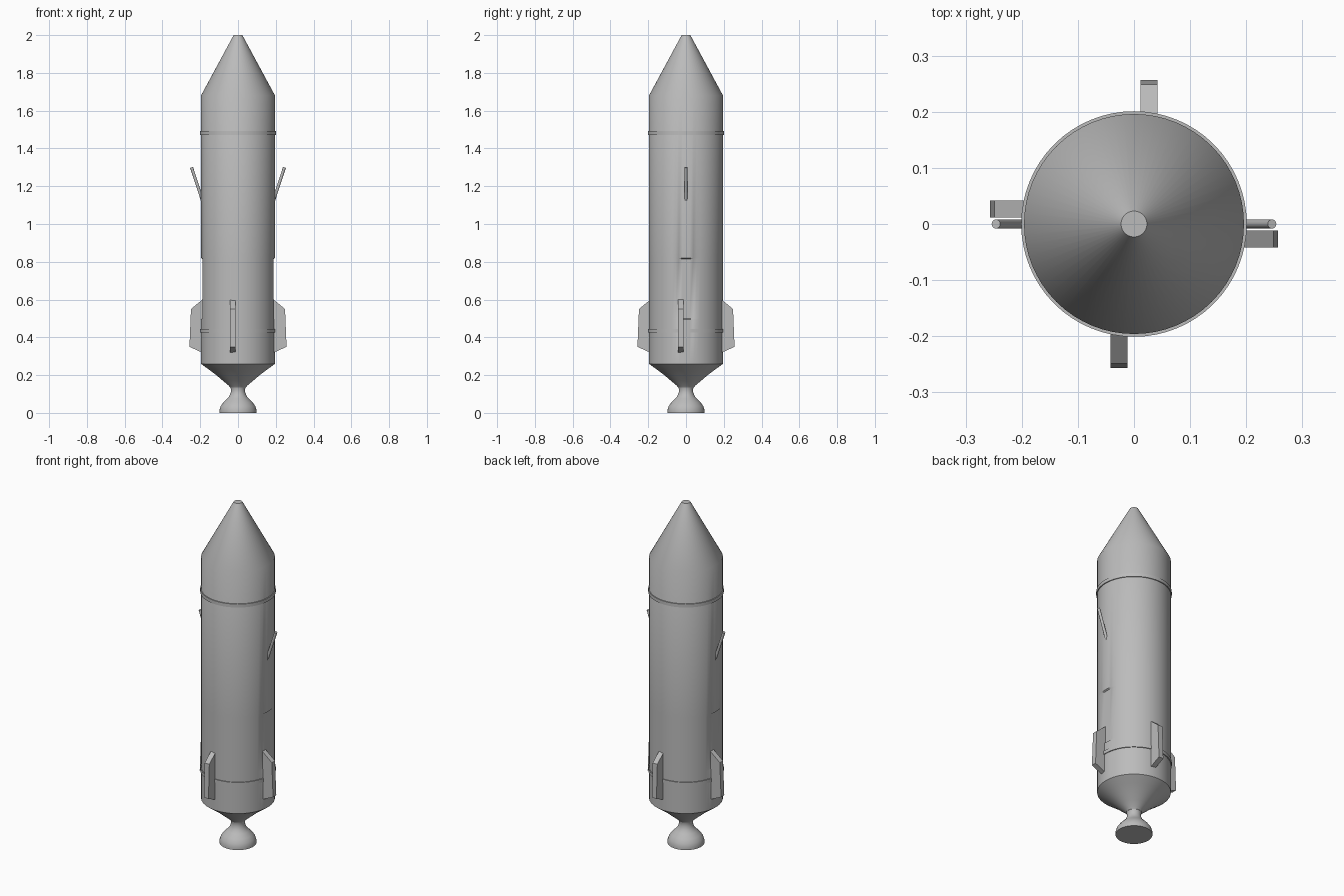
import bpy, bmesh, math
from mathutils import Matrix, Vector

cube = bpy.data.objects.get("Cube")
if cube:
    bpy.data.objects.remove(cube, do_unlink=True)

grey = bpy.data.materials.new("plain grey")
grey.use_nodes = True
grey.diffuse_color = (0.5, 0.5, 0.5, 1)
grey.node_tree.nodes["Principled BSDF"].inputs["Base Color"].default_value = (0.5, 0.5, 0.5, 1)


def finish(name, bm, smooth=True):
    bmesh.ops.recalc_face_normals(bm, faces=bm.faces)
    mesh = bpy.data.meshes.new(name)
    bm.to_mesh(mesh)
    bm.free()
    mesh.materials.append(grey)
    obj = bpy.data.objects.new(name, mesh)
    bpy.context.collection.objects.link(obj)
    if smooth:
        bpy.ops.object.select_all(action='DESELECT')
        obj.select_set(True)
        bpy.context.view_layer.objects.active = obj
        bpy.ops.object.shade_smooth_by_angle(angle=math.radians(38))
    return obj


def lathe(profile, steps=64):
    """Turn (radius, z) points round the z axis and cap both ends."""
    bm = bmesh.new()
    rings = []
    for r, z in profile:
        angles = [math.tau * i / steps for i in range(steps)]
        rings.append([bm.verts.new((r * math.cos(a), r * math.sin(a), z)) for a in angles])
    for low, high in zip(rings, rings[1:]):
        for i in range(steps):
            j = (i + 1) % steps
            bm.faces.new((low[i], low[j], high[j], high[i]))
    bm.faces.new(rings[0])
    bm.faces.new(rings[-1])
    return bm


# Body and nose cone, with a shallow flat on each side
R = 0.196
bm = lathe([(R, 0.26), (R, 0.495), (R, 0.5), (R, 0.815), (R, 0.82), (R, 1.68), (0.023, 2.0)])
for v in bm.verts:
    if 0.499 < v.co.z < 0.816:
        v.co.x = max(-0.188, min(0.188, v.co.x))
finish("body_and_nose", bm)

# Tail cone
finish("tail_cone", lathe([(0.042, 0.135), (0.05, 0.145), (0.08, 0.17), (0.115, 0.2),
                           (0.155, 0.23), (0.18, 0.248), (R, 0.26)]))

# Engine nozzle
finish("engine_nozzle", lathe([(0.098, 0), (0.098, 0.015), (0.092, 0.035), (0.078, 0.055),
                               (0.058, 0.075), (0.045, 0.09), (0.038, 0.11), (0.038, 0.128),
                               (0.044, 0.145)]))

# Raised bands
for name, z in (("lower_band", 0.435), ("upper_band", 1.482)):
    finish(name, lathe([(0.19, z - 0.01), (0.201, z - 0.01), (0.201, z + 0.01), (0.19, z + 0.01)]))

# Four fins, each set to one side of its axis
fin_outline = [(0.17, 0.31), (0.257, 0.35), (0.249, 0.55), (0.17, 0.615)]
for k, side in enumerate(("left", "back", "right", "front")):
    bm = bmesh.new()
    face = bm.faces.new([bm.verts.new((x, -0.042, z)) for x, z in fin_outline])
    out = bmesh.ops.extrude_face_region(bm, geom=[face])
    bmesh.ops.translate(bm, vec=(0, 0.03, 0),
                        verts=[g for g in out["geom"] if isinstance(g, bmesh.types.BMVert)])
    bm.transform(Matrix.Rotation(k * math.pi / 2, 4, 'Z'))
    finish(side + "_fin", bm, smooth=False)

# Slanted rods on both sides
for side, s in (("left", 1), ("right", -1)):
    start, end = Vector((s * 0.187, 0, 1.12)), Vector((s * 0.246, 0, 1.3))
    axis = end - start
    bm = bmesh.new()
    bmesh.ops.create_cone(bm, cap_ends=True, segments=24, radius1=0.008, radius2=0.008,
                          depth=axis.length)
    turn = Vector((0, 0, 1)).rotation_difference(axis).to_matrix().to_4x4()
    bm.transform(Matrix.Translation((start + end) / 2) @ turn)
    finish(side + "_rod", bm)
